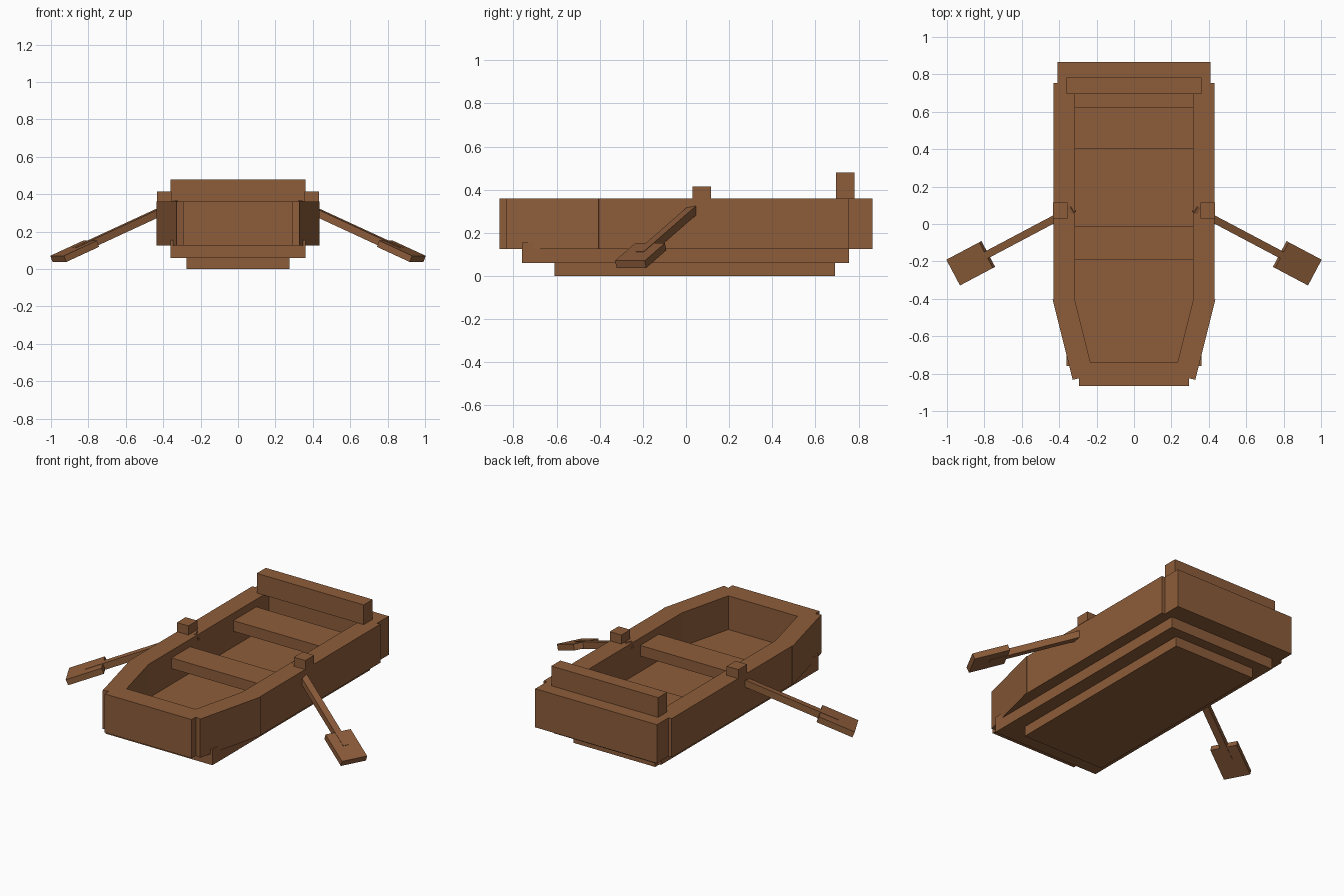
import bpy
from math import atan, atan2, hypot
from mathutils import Vector, Matrix

default = bpy.data.objects.get("Cube")
if default:
    bpy.data.objects.remove(default, do_unlink=True)

WOOD = (0.27, 0.11, 0.043, 1)
wood = bpy.data.materials.new("brown wood")
wood.use_nodes = True
wood.diffuse_color = WOOD
wood.node_tree.nodes["Principled BSDF"].inputs["Base Color"].default_value = WOOD


def block(name, center, size, rotation=None):
    """Wooden box of the given size, optionally rotated about its centre."""
    bpy.ops.mesh.primitive_cube_add(size=1)
    obj = bpy.context.object
    obj.name = name
    rotation = rotation or Matrix.Identity(4)
    obj.data.transform(rotation @ Matrix.Diagonal((*size, 1)))
    obj.location = center
    obj.data.materials.append(wood)
    return obj


def span(name, x, y, z):
    """Box from its lower and upper limits on each axis."""
    limits = (x, y, z)
    return block(name, [(a + b) / 2 for a, b in limits], [b - a for a, b in limits])


# Hull bottom
span("keel", (-0.275, 0.275), (-0.61, 0.69), (0, 0.06))
span("floor", (-0.36, 0.36), (-0.76, 0.755), (0.06, 0.155))

# End walls, benches and backrest
RIM = (0.125, 0.36)
span("bow_wall", (-0.293, 0.293), (-0.865, -0.74), RIM)
span("stern_wall", (-0.41, 0.41), (0.75, 0.865), RIM)
span("front_bench", (-0.33, 0.33), (-0.19, -0.01), (0.25, 0.315))
span("rear_bench", (-0.33, 0.33), (0.405, 0.625), (0.25, 0.315))
span("backrest", (-0.36, 0.36), (0.695, 0.782), (0.36, 0.48))

# Mirrored parts: walls, oarlocks and oars
for side, label in ((1, "left"), (-1, "right")):
    sx = lambda a, b: tuple(sorted((side * a, side * b)))
    span(label + "_wall", sx(0.315, 0.431), (-0.41, 0.753), RIM)
    span(label + "_oarlock", sx(0.355, 0.433), (0.03, 0.115), (0.36, 0.415))

    # Slanted wall running in towards the bow
    outer_back, outer_front = Vector((0.435, -0.405)), Vector((0.328, -0.833))
    run = outer_front - outer_back
    inward = Vector((run.y, -run.x)).normalized() * 0.115
    mid = (outer_back + outer_front + inward) / 2
    turn = Matrix.Rotation(side * atan2(-run.x, -run.y) * -1, 4, "Z")
    block(label + "_bow_side", (side * mid.x, mid.y, sum(RIM) / 2),
          (0.115, run.length, RIM[1] - RIM[0]), turn)

    # Oar slopes down and forward from the rim to the blade
    grip = Vector((side * 0.325, 0.08, 0.348))
    blade = Vector((side * 0.873, -0.21, 0.095))
    d = blade - grip
    aim = (Matrix.Rotation(atan2(d.y, d.x), 4, "Z")
           @ Matrix.Rotation(atan(-d.z / hypot(d.x, d.y)), 4, "Y"))
    block(label + "_oar_shaft", (grip + blade) / 2, (d.length, 0.04, 0.04), aim)
    block(label + "_oar_blade", blade, (0.215, 0.156, 0.036), aim)
